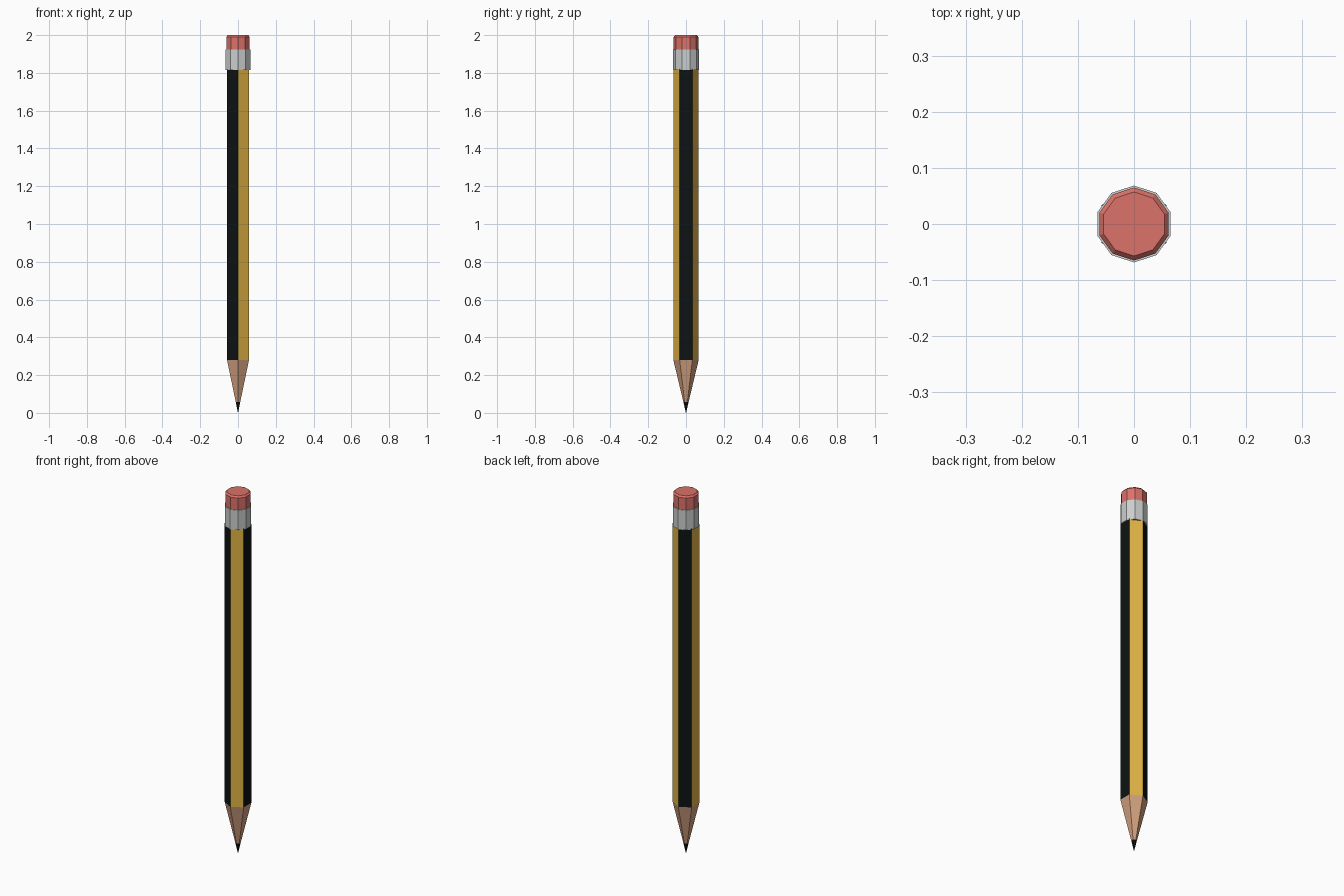
import bpy, math

if "Cube" in bpy.data.objects:
    bpy.data.objects.remove(bpy.data.objects["Cube"])


def material(name, rgb):
    m = bpy.data.materials.new(name)
    m.diffuse_color = (*rgb, 1)
    m.use_nodes = True
    m.node_tree.nodes["Principled BSDF"].inputs["Base Color"].default_value = m.diffuse_color
    return m


yellow = material("yellow paint", (0.75, 0.45, 0.058))
black = material("black", (0.004, 0.006, 0.006))
wood = material("bare wood", (0.64, 0.35, 0.21))
metal = material("silver metal", (0.60, 0.62, 0.62))
rubber = material("pink rubber", (0.71, 0.17, 0.14))


def prism(name, sides, rings, mats, cap_bottom=True, cap_top=True):
    """Stack n-sided rings of (radius, z), with one corner on the +y axis."""
    verts, faces = [], []
    for r, z in rings:
        for i in range(sides):
            a = math.pi / 2 + 2 * math.pi * i / sides
            verts.append((r * math.cos(a), r * math.sin(a), z))
    for k in range(len(rings) - 1):
        for i in range(sides):
            j = (i + 1) % sides
            b, t = k * sides, (k + 1) * sides
            faces.append((b + i, b + j, t + j, t + i))
    if cap_bottom:
        faces.append(tuple(reversed(range(sides))))
    if cap_top:
        faces.append(tuple(range(len(verts) - sides, len(verts))))
    me = bpy.data.meshes.new(name)
    me.from_pydata(verts, [], faces)
    for m in mats:
        me.materials.append(m)
    ob = bpy.data.objects.new(name, me)
    bpy.context.collection.objects.link(ob)
    return ob


R = 0.067        # corner radius of the hexagonal shaft
Z_CONE = 0.28    # start of the painted shaft
Z_LEAD = 0.057   # start of the wood

# painted shaft: alternating black and yellow sides, black facing +x
shaft = prism("shaft", 6, [(R, Z_CONE), (R, 1.82)], [black, yellow], False)
for p in shaft.data.polygons:
    if abs(p.normal.z) < 0.5:
        sector = round(math.degrees(math.atan2(p.normal.y, p.normal.x)) / 60)
        p.material_index = sector % 2

# sharpened wood and lead point
r_lead = R * Z_LEAD / Z_CONE
prism("sharpened_wood", 6, [(r_lead, Z_LEAD), (R, Z_CONE)], [wood], False, False)
prism("lead_tip", 6, [(0.0006, 0), (r_lead, Z_LEAD)], [black], True, False)

# metal ferrule and eraser with a bevelled top
prism("ferrule", 10, [(0.0685, 1.815), (0.0685, 1.925)], [metal])
prism("eraser", 10, [(0.065, 1.925), (0.065, 1.991), (0.057, 2.0)], [rubber], False)
